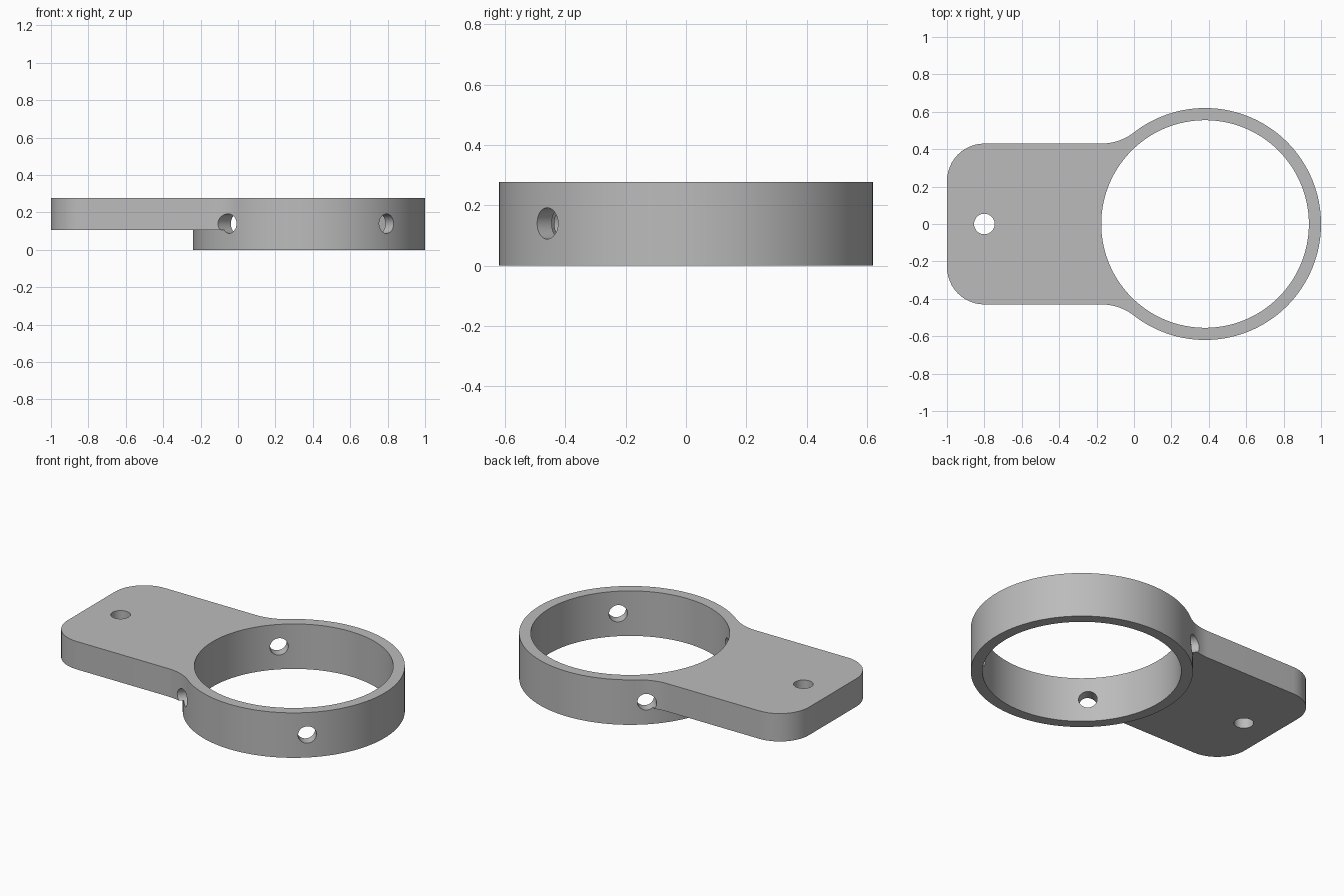
import bpy, bmesh
from math import sin, cos, pi, radians, sqrt
from mathutils import Vector, Matrix

default = bpy.data.objects.get("Cube")
if default:
    bpy.data.objects.remove(default, do_unlink=True)

CENTRE = Vector((0.38, 0, 0))
OUTER, BORE, HEIGHT = 0.62, 0.555, 0.277
PLATE_Z, HALF, CORNER, FILLET = 0.105, 0.43, 0.2, 0.285
HOLE, HOLE_Z = 0.052, 0.14

grey = bpy.data.materials.new("plain_grey")
grey.use_nodes = True
colour = (0.5, 0.5, 0.5, 1)
grey.diffuse_color = colour
grey.node_tree.nodes["Principled BSDF"].inputs["Base Color"].default_value = colour


def add_object(name, bm):
    bmesh.ops.recalc_face_normals(bm, faces=bm.faces)
    mesh = bpy.data.meshes.new(name)
    bm.to_mesh(mesh)
    bm.free()
    mesh.materials.append(grey)
    obj = bpy.data.objects.new(name, mesh)
    bpy.context.collection.objects.link(obj)
    return obj


def prism(name, outline, low, high):
    bm = bmesh.new()
    face = bm.faces.new([bm.verts.new((x, y, low)) for x, y in outline])
    up = bmesh.ops.extrude_face_region(bm, geom=[face])["geom"]
    bmesh.ops.translate(bm, vec=(0, 0, high - low),
                        verts=[v for v in up if isinstance(v, bmesh.types.BMVert)])
    return add_object(name, bm)


def arc(cx, cy, radius, start, end, steps):
    angles = [start + (end - start) * i / steps for i in range(steps + 1)]
    return [(cx + radius * cos(a), cy + radius * sin(a)) for a in angles]


def disc(name, x, radius, low, high, steps):
    return prism(name, arc(x, 0, radius, 0, 2 * pi, steps)[:-1], low, high)


def combine(target, tool, operation):
    bpy.context.view_layer.objects.active = target
    mod = target.modifiers.new(tool.name, "BOOLEAN")
    mod.operation, mod.solver, mod.object = operation, "EXACT", tool
    bpy.ops.object.modifier_apply(modifier=mod.name)
    bpy.data.objects.remove(tool, do_unlink=True)


# Ring blank
bracket = disc("ring_bracket", CENTRE.x, OUTER, 0, HEIGHT, 160)

# Mounting plate: rounded end, concave fillets running into the ring
fy = HALF + FILLET
fx = CENTRE.x - sqrt((OUTER + FILLET) ** 2 - fy ** 2)
touch = Vector((CENTRE.x - fx, -fy)).normalized()
sweep = pi / 2 - Vector((0, -1)).angle(touch)
half = arc(fx, fy, FILLET, -sweep, -pi / 2, 14)
half += arc(CORNER - 1, HALF - CORNER, CORNER, pi / 2, pi, 12)
outline = [(half[0][0] + 0.02, half[0][1] - 0.02)] + half
outline += [(x, -y) for x, y in reversed(outline)]
combine(bracket, prism("plate", outline, PLATE_Z, HEIGHT), "UNION")

# Main bore and plate hole
combine(bracket, disc("bore", CENTRE.x, BORE, -0.1, 0.5, 160), "DIFFERENCE")
combine(bracket, disc("plate_hole", -0.8, 0.055, -0.1, 0.5, 40), "DIFFERENCE")

# Radial screw holes
for angle in (-48, -133.5, 133.5):
    drill = disc("screw_hole", 0, HOLE, 0.3, 0.85, 40)
    drill.data.transform(Matrix.Translation(CENTRE + Vector((0, 0, HOLE_Z)))
                         @ Matrix.Rotation(radians(angle), 4, "Z")
                         @ Matrix.Rotation(pi / 2, 4, "Y"))
    combine(bracket, drill, "DIFFERENCE")

# Smooth walls with crisp edges
bpy.ops.object.select_all(action="DESELECT")
bracket.select_set(True)
bpy.context.view_layer.objects.active = bracket
bpy.ops.object.shade_smooth_by_angle(angle=radians(30))
